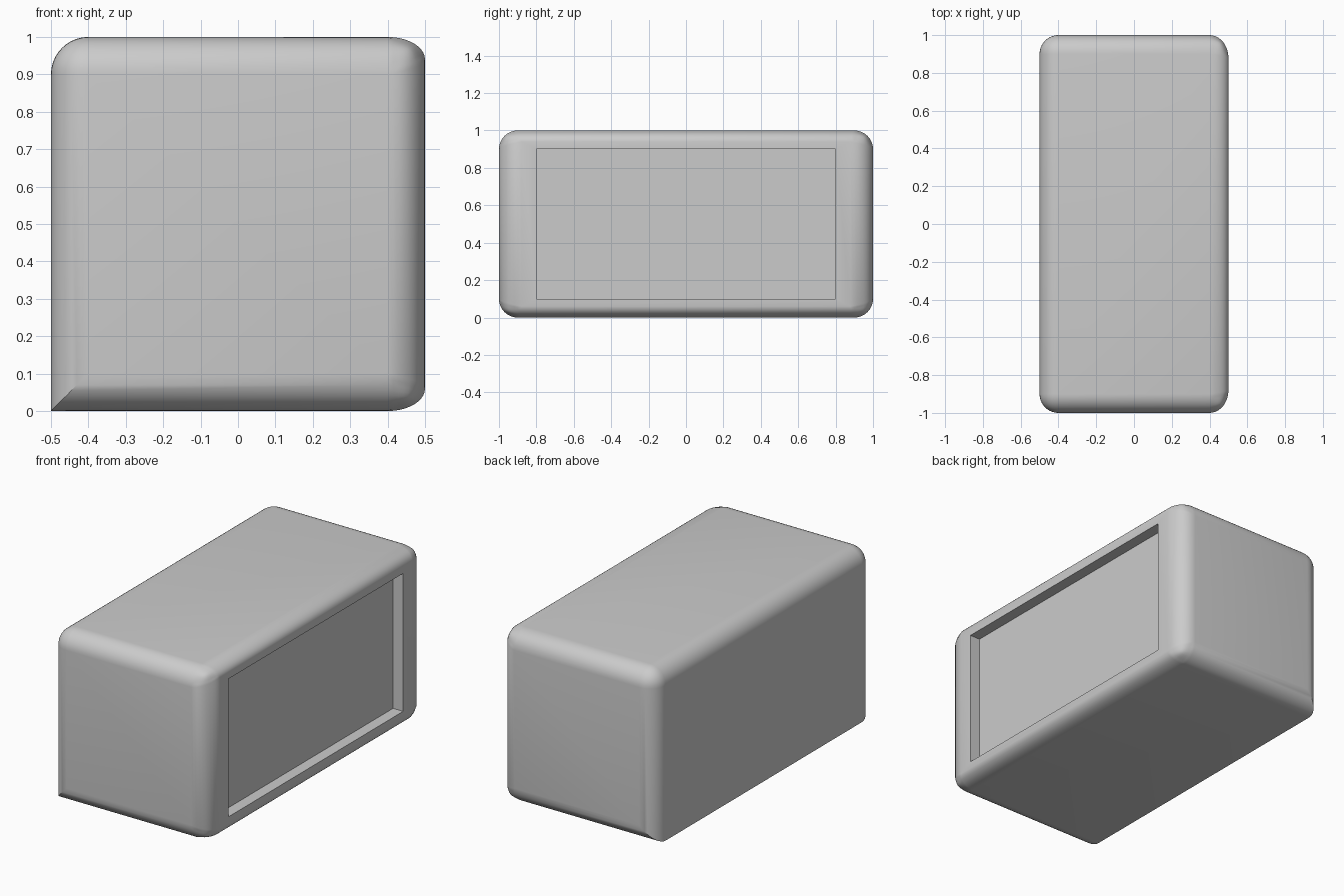
import bpy, bmesh
from mathutils import Vector

if "Cube" in bpy.data.objects:
    bpy.data.objects.remove(bpy.data.objects["Cube"])

BEVEL = 0.14
DEPTH = 0.065

# Block body
bm = bmesh.new()
bmesh.ops.create_cube(bm, size=1)
bmesh.ops.scale(bm, vec=Vector((1, 2, 1)), verts=bm.verts)
bmesh.ops.translate(bm, vec=Vector((0, 0, 0.5)), verts=bm.verts)
outer = list(bm.edges)

# Panel outline on the right face, then pushed in with straight walls
panel = max(bm.faces, key=lambda f: f.calc_center_median().x)
bmesh.ops.inset_individual(bm, faces=[panel], thickness=0.1)
for v in panel.verts:
    v.co = Vector((0.5, 0.8 if v.co.y > 0 else -0.8, 0.9 if v.co.z > 0.5 else 0.1))
floor = bmesh.ops.extrude_discrete_faces(bm, faces=[panel])["faces"][0]
for v in floor.verts:
    v.co.x -= DEPTH

# Round every outer edge except the lower left one, which stays sharp
rounded = [e for e in outer
           if not all(v.co.x < -0.4 and v.co.z < 0.1 for v in e.verts)]
bmesh.ops.bevel(bm, geom=rounded, offset=BEVEL, offset_type='OFFSET', segments=10,
                profile=0.5, affect='EDGES', loop_slide=True, clamp_overlap=True)
bmesh.ops.recalc_face_normals(bm, faces=bm.faces)

mesh = bpy.data.meshes.new("rounded_block")
bm.to_mesh(mesh)
bm.free()
block = bpy.data.objects.new("rounded_block", mesh)
bpy.context.collection.objects.link(block)

# Smooth curves, crisp panel and lower edge
bpy.context.view_layer.objects.active = block
block.select_set(True)
bpy.ops.object.shade_smooth_by_angle()
